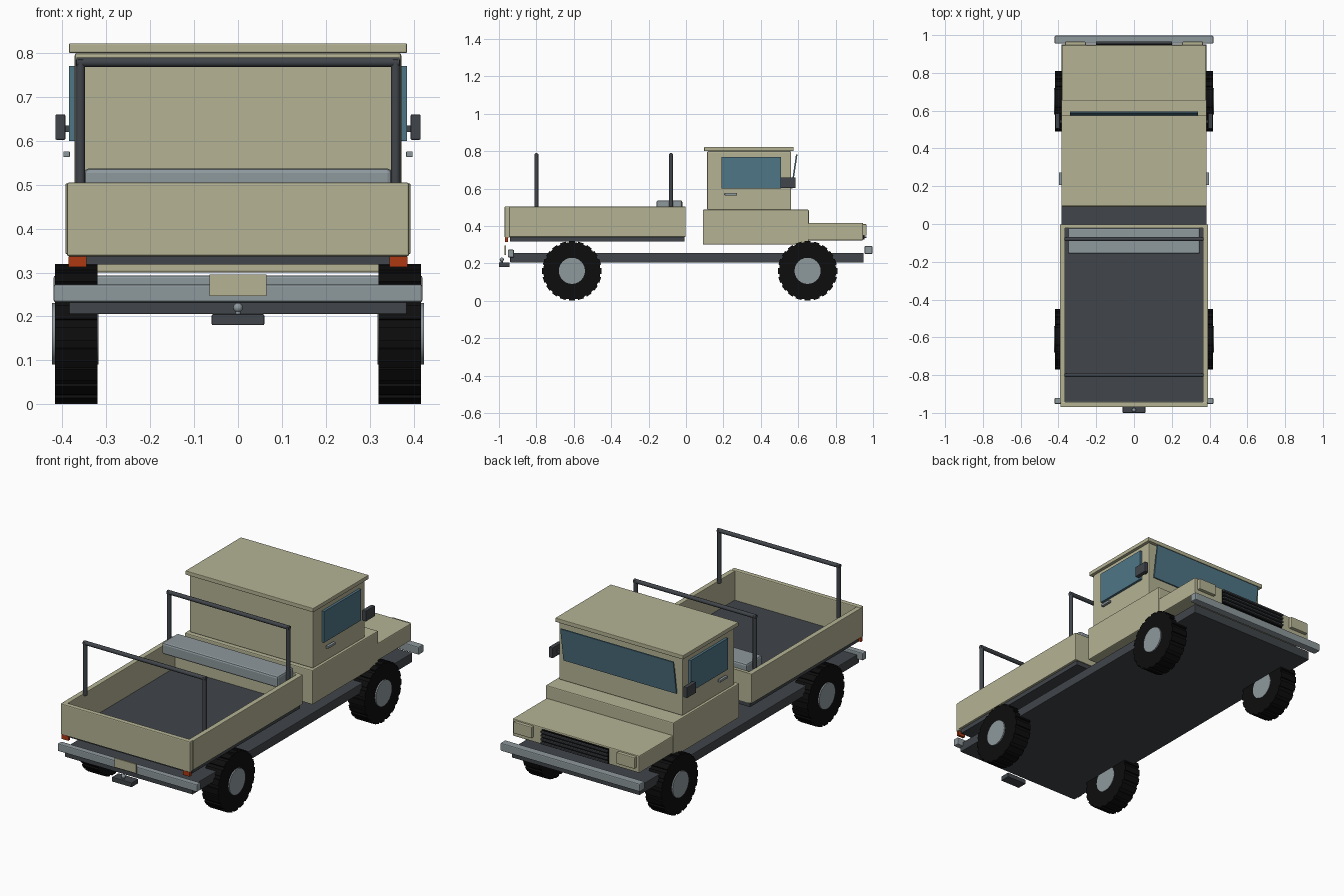
import bpy, math
from mathutils import Matrix, Vector

if "Cube" in bpy.data.objects:
    bpy.data.objects.remove(bpy.data.objects["Cube"])


def mat(name, r, g, b):
    m = bpy.data.materials.new(name)
    m.diffuse_color = (r, g, b, 1)
    m.use_nodes = True
    m.node_tree.nodes["Principled BSDF"].inputs["Base Color"].default_value = m.diffuse_color
    return m


TAN = mat("tan paint", 0.46, 0.45, 0.295)
DARK = mat("dark grey", 0.052, 0.059, 0.068)
STEEL = mat("light steel", 0.27, 0.315, 0.335)
GLASS = mat("blue glass", 0.08, 0.18, 0.24)
RUBBER = mat("black rubber", 0.004, 0.004, 0.004)
RED = mat("tail red", 0.42, 0.04, 0.006)


def mesh_obj(name, verts, faces, m, bevel=0):
    me = bpy.data.meshes.new(name)
    me.from_pydata(verts, [], faces)
    me.materials.append(m)
    o = bpy.data.objects.new(name, me)
    bpy.context.collection.objects.link(o)
    if bevel:
        b = o.modifiers.new("bevel", "BEVEL")
        b.width = bevel
        b.segments = 2
    return o


def box(name, x, y, z, m, bevel=0.0):
    """Box from (min, max) ranges."""
    v = [(a, b, c) for a in x for b in y for c in z]
    f = [(0, 1, 3, 2), (4, 6, 7, 5), (0, 4, 5, 1), (2, 3, 7, 6), (0, 2, 6, 4), (1, 5, 7, 3)]
    return mesh_obj(name, v, f, m, bevel)


def pair(name, x, y, z, m, bevel=0.0):
    """The same box on both sides."""
    box(name + "_right", x, y, z, m, bevel)
    box(name + "_left", (-x[1], -x[0]), y, z, m, bevel)


def rod(name, p, q, r, m, n=12):
    """Cylinder from p to q."""
    p, q = Vector(p), Vector(q)
    rot = (q - p).to_track_quat("Z", "Y").to_matrix()
    v = []
    for c in (p, q):
        for i in range(n):
            a = 2 * math.pi * i / n
            v.append(c + rot @ Vector((r * math.cos(a), r * math.sin(a), 0)))
    f = [(i, (i + 1) % n, n + (i + 1) % n, n + i) for i in range(n)]
    f += [tuple(range(n - 1, -1, -1)), tuple(range(n, 2 * n))]
    o = mesh_obj(name, v, f, m)
    for poly in o.data.polygons:
        poly.use_smooth = len(poly.vertices) == 4 and n > 4
    return o


# Chassis and bumpers
box("chassis", (-0.385, 0.385), (-0.94, 0.95), (0.205, 0.255), DARK, 0.003)
box("front_bumper", (-0.42, 0.42), (0.955, 0.997), (0.25, 0.293), STEEL, 0.005)
box("rear_bumper", (-0.42, 0.42), (-0.953, -0.92), (0.232, 0.273), STEEL, 0.005)

# Cab, roof and hood
box("cab_lower", (-0.385, 0.385), (0.09, 0.657), (0.30, 0.487), TAN, 0.005)
box("cab_upper", (-0.372, 0.372), (0.113, 0.562), (0.485, 0.80), TAN, 0.006)
box("roof", (-0.385, 0.385), (0.097, 0.575), (0.80, 0.822), TAN, 0.003)
box("hood", (-0.382, 0.382), (0.64, 0.947), (0.323, 0.417), TAN, 0.005)

# Windows
pair("side_window", (0.368, 0.385), (0.19, 0.508), (0.60, 0.77), GLASS)
wind = [(s * 0.34, y + d, z) for y, z in ((0.561, 0.60), (0.588, 0.782))
        for d in (0, 0.008) for s in (-1, 1)]
mesh_obj("windshield", wind, [(0, 1, 5, 4), (2, 6, 7, 3), (0, 4, 6, 2), (1, 3, 7, 5),
                              (4, 5, 7, 6), (0, 2, 3, 1)], GLASS)

# Mirrors and door handles
pair("mirror", (0.393, 0.416), (0.505, 0.585), (0.602, 0.66), DARK, 0.003)
pair("mirror_arm", (0.37, 0.395), (0.535, 0.55), (0.62, 0.635), DARK)
pair("door_handle", (0.383, 0.398), (0.207, 0.273), (0.563, 0.576), STEEL, 0.002)

# Headlights and grille
pair("headlight", (0.255, 0.365), (0.94, 0.965), (0.348, 0.41), TAN, 0.004)
box("grille", (-0.2, 0.2), (0.94, 0.955), (0.328, 0.408), RUBBER)
for i in range(4):
    z = 0.335 + i * 0.02
    box(f"grille_slat_{i}", (-0.2, 0.2), (0.95, 0.966), (z, z + 0.008), DARK)

# Cargo bed
box("bed_floor", (-0.38, 0.38), (-0.94, -0.008), (0.318, 0.345), DARK)
pair("bed_side", (0.365, 0.393), (-0.945, -0.003), (0.342, 0.503), TAN, 0.003)
box("bed_front_wall", (-0.37, 0.37), (-0.02, -0.003), (0.342, 0.503), TAN)
box("tailgate", (-0.39, 0.39), (-0.97, -0.942), (0.337, 0.505), TAN, 0.005)
box("bed_toolbox", (-0.35, 0.35), (-0.158, -0.02), (0.475, 0.537), STEEL, 0.01)

# Roll hoops
for tag, y in (("rear", -0.80), ("front", -0.08)):
    for s in (-1, 1):
        rod(f"{tag}_hoop_post_{s}", (s * 0.359, y, 0.495), (s * 0.359, y, 0.785), 0.011, DARK)
    rod(f"{tag}_hoop_bar", (-0.368, y, 0.779), (0.368, y, 0.779), 0.011, DARK)

# Tail lights, plate and hitch
pair("tail_light", (0.345, 0.386), (-0.967, -0.953), (0.313, 0.337), RED)
box("rear_plate", (-0.065, 0.065), (-0.97, -0.962), (0.246, 0.296), TAN)
box("hitch", (-0.06, 0.06), (-1.0, -0.943), (0.18, 0.205), DARK, 0.003)
rod("hitch_pin", (0, -0.985, 0.2), (0, -0.985, 0.217), 0.006, STEEL)
bpy.ops.mesh.primitive_uv_sphere_add(segments=12, ring_count=8, radius=0.011,
                                     location=(0, -0.985, 0.22))
bpy.context.object.name = "hitch_ball"
bpy.context.object.data.materials.append(STEEL)
bpy.ops.object.shade_smooth()

# Wheels with tread blocks
LUGS = 20
for tag, y in (("rear", -0.61), ("front", 0.65)):
    for s in (-1, 1):
        name = f"{tag}_{'right' if s > 0 else 'left'}"
        rod(name + "_tyre", (s * 0.32, y, 0.16), (s * 0.417, y, 0.16), 0.153, RUBBER, 32)
        rod(name + "_hub", (s * 0.318, y, 0.16), (s * 0.424, y, 0.16), 0.07, STEEL, 24)
        for i in range(LUGS):
            lug = box(f"{name}_tread_{i}", (-0.0485, 0.0485), (-0.016, 0.016), (0.145, 0.159), RUBBER)
            lug.data.transform(Matrix.Translation((s * 0.3685, y, 0.16))
                               @ Matrix.Rotation(2 * math.pi * i / LUGS, 4, "X"))
